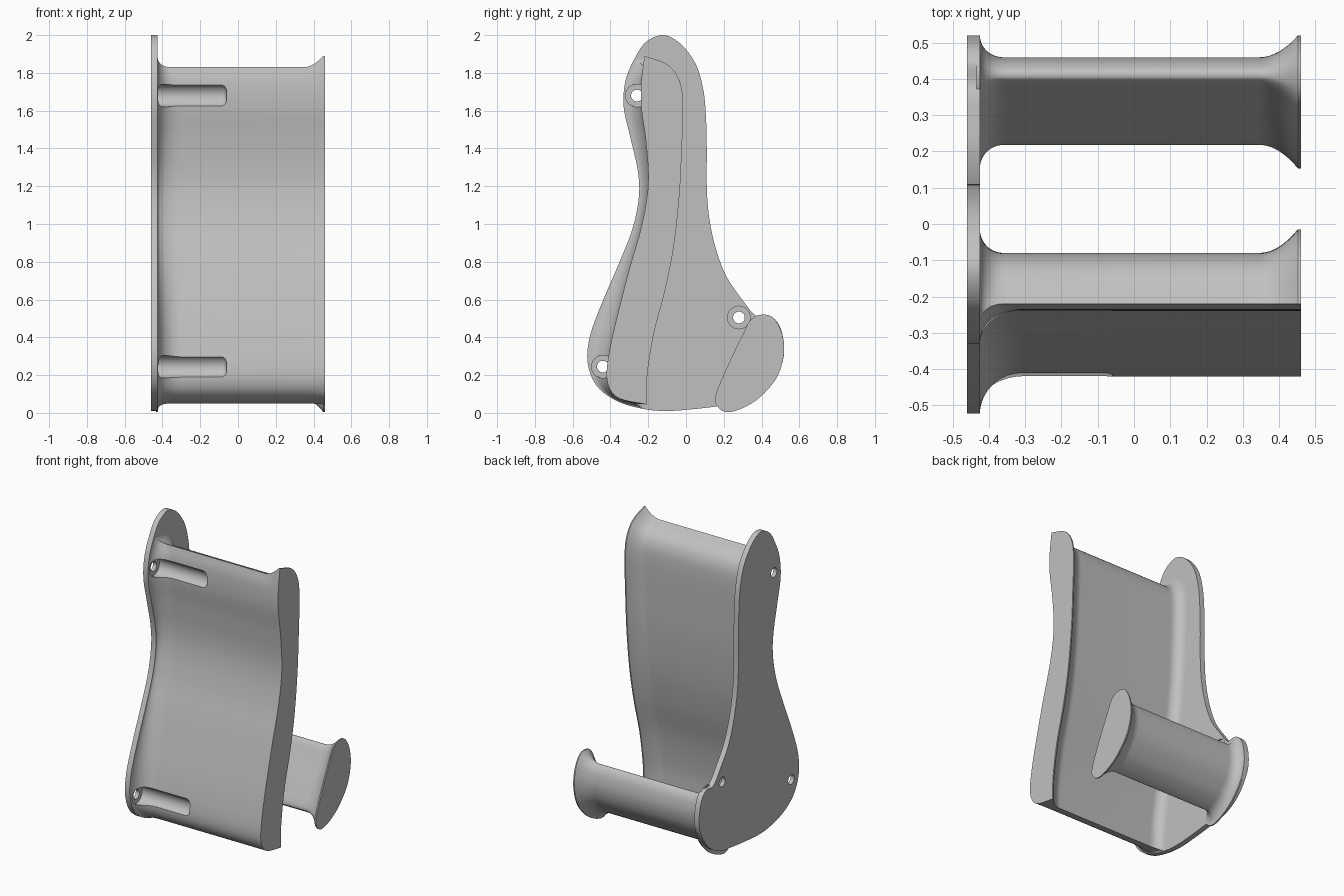
import bpy, bmesh, math
from mathutils import Vector, Matrix

if "Cube" in bpy.data.objects:
    bpy.data.objects.remove(bpy.data.objects["Cube"])

grey = bpy.data.materials.new("plain grey")
grey.use_nodes = True
COLOUR = (0.53, 0.53, 0.53, 1)
grey.diffuse_color = COLOUR
grey.node_tree.nodes["Principled BSDF"].inputs["Base Color"].default_value = COLOUR


def spline(points, closed=False, steps=6):
    """Smooth curve through (y, z) points."""
    p = [Vector(q) for q in points]
    n = len(p)
    out = []
    for i in range(n if closed else n - 1):
        b, c = p[i], p[(i + 1) % n]
        a = p[i - 1] if closed or i else b * 2 - c
        d = p[(i + 2) % n] if closed or i + 2 < n else c * 2 - b
        for k in range(steps):
            t = k / steps
            out.append(b + (c - a) * t / 2 + (a * 2 - b * 5 + c * 4 - d) * t * t / 2
                       + (b * 3 - a - c * 3 + d) * t ** 3 / 2)
    return out if closed else out + [p[-1]]


def new_object(name, bm):
    mesh = bpy.data.meshes.new(name)
    bmesh.ops.recalc_face_normals(bm, faces=bm.faces)
    bm.to_mesh(mesh)
    bm.free()
    mesh.materials.append(grey)
    ob = bpy.data.objects.new(name, mesh)
    bpy.context.collection.objects.link(ob)
    return ob


def loft(name, stations, ring_at):
    """Skin closed (y, z) rings placed along x."""
    bm = bmesh.new()
    rings = [[bm.verts.new((x, q.x, q.y)) for q in ring_at(x)] for x in stations]
    n = len(rings[0])
    for r, s in zip(rings, rings[1:]):
        for i in range(n):
            j = (i + 1) % n
            bm.faces.new((r[i], r[j], s[j], s[i]))
    bm.faces.new(rings[0])
    bm.faces.new(rings[-1])
    return new_object(name, bm)


OUTER, INNER, END = -0.46, -0.425, 0.46


def fillet(x, radius):
    """Quarter-round blend, 1 at the side plate and 0 past the radius."""
    u = 1 - min(max((x - INNER) / radius, 0), 1)
    return 1 - math.sqrt(1 - u * u)


def flare(x):
    """Outward sweep at the free end."""
    return min(max((x - 0.345) / 0.107, 0), 1) ** 2


STATIONS = ([INNER - 0.01] + [INNER + 0.12 * (k / 14) ** 2 for k in range(15)]
            + [0.345 + 0.107 * k / 10 for k in range(11)] + [END])

# Side plate
plate_front = [(-.27, 1.88), (-.32, 1.76), (-.33, 1.62), (-.295, 1.46), (-.255, 1.28),
               (-.25, 1.14), (-.285, .97), (-.36, .78), (-.45, .57), (-.51, .4),
               (-.52, .26), (-.47, .14), (-.36, .06), (-.22, .02)]
plate_rear = [(-.1, .01), (.04, .02), (.17, .035), (.3, .055), (.42, .125), (.5, .24),
              (.52, .34), (.5, .45), (.45, .51), (.37, .515), (.29, .61), (.21, .73),
              (.155, .88), (.122, 1.04), (.11, 1.2), (.11, 1.4), (.105, 1.58),
              (.09, 1.72), (.05, 1.85), (-.03, 1.955), (-.12, 2), (-.21, 1.965)]
outline = spline(plate_front + plate_rear, closed=True)
plate = loft("side_plate", (OUTER, INNER), lambda x: outline)

# Curved front panel
core_front = [(-.22, 1.83), (-.237, 1.75), (-.237, 1.62), (-.215, 1.46), (-.2, 1.28),
              (-.207, 1.14), (-.24, .97), (-.295, .78), (-.35, .57), (-.395, .38),
              (-.42, .22), (-.405, .13), (-.35, .075), (-.275, .05)]
end_back = [(-.21, .045), (-.205, .2), (-.17, .42), (-.11, .65), (-.065, .88),
            (-.035, 1.15), (-.022, 1.4), (-.015, 1.63), (-.035, 1.76),
            (-.1, 1.845), (-.22, 1.89)]
core_back = ([core_front[-1]] + [(y - .065, z) for y, z in end_back[1:8]]
             + [(-.095, 1.73), (-.14, 1.79), core_front[0]])
end_front = [end_back[-1]] + core_front[1:-1] + [end_back[0]]
root_back = [plate_front[-1]] + end_back[1:-1] + [plate_front[0]]


def panel_section(front, back):
    return spline(front)[:-1] + spline(back)[:-1]


core = panel_section(core_front, core_back)
tip = panel_section(end_front, end_back)
root = panel_section(plate_front, root_back)
front_count = len(spline(core_front)) - 1


def panel_ring(x):
    ring = []
    for i, (c, e, r) in enumerate(zip(core, tip, root)):
        bulge = math.sin(math.pi * i / front_count) if i < front_count else 0
        radius = 0.065 + 0.055 * min(1, 3 * bulge)
        ring.append(c + (r - c) * fillet(x, radius) + (e - c) * flare(x))
    return ring


panel = loft("front_panel", STATIONS, panel_ring)

# Rear foot bar
bar_tip = spline([(.155, .085), (.175, .025), (.225, .004), (.31, .03), (.4, .09), (.485, .195),
                  (.519, .32), (.505, .43), (.46, .505), (.4, .52), (.345, .495),
                  (.3, .415), (.21, .225)], closed=True)
bar_core = spline([(.22, .11), (.23, .082), (.255, .072), (.31, .095), (.37, .14), (.435, .23),
                   (.459, .32), (.452, .4), (.432, .445), (.41, .457), (.39, .44),
                   (.35, .365), (.268, .21)], closed=True)
bar = loft("rear_bar", STATIONS, lambda x: [
    c + (e - c) * max(fillet(x, 0.065), flare(x)) for c, e in zip(bar_core, bar_tip)])


# Screw holes and driver channels
def cut(target, y, z, radius, x0, x1, rounding=0):
    bm = bmesh.new()
    place = Matrix.Translation(((x0 + x1) / 2, y, z)) @ Matrix.Rotation(math.pi / 2, 4, "Y")
    bmesh.ops.create_cone(bm, cap_ends=True, segments=32, radius1=radius, radius2=radius,
                          depth=x1 - x0, matrix=place)
    if rounding:
        rim = [e for e in bm.edges if all(v.co.x > x1 - 0.001 for v in e.verts)]
        bmesh.ops.bevel(bm, geom=rim, offset=rounding, segments=5, profile=0.5,
                        affect="EDGES")
    cutter = new_object("hole_cutter", bm)
    cutter.hide_render = True
    mod = target.modifiers.new("hole", "BOOLEAN")
    mod.operation, mod.solver, mod.object = "DIFFERENCE", "EXACT", cutter
    bpy.context.view_layer.objects.active = target
    bpy.ops.object.modifier_apply(modifier=mod.name)
    bpy.data.objects.remove(cutter)


for y, z, part, reach in ((-.26, 1.68, panel, -.06), (-.44, .245, panel, -.06),
                          (.28, .505, bar, -.3)):
    cut(plate, y, z, 0.031, -0.5, -0.4)
    cut(plate, y, z, 0.06, -0.434, -0.4)
    cut(part, y, z, 0.06, -0.45, reach, rounding=0.03)

# Smooth shading with crisp rims
for ob in (plate, panel, bar):
    bpy.ops.object.select_all(action="DESELECT")
    ob.select_set(True)
    bpy.context.view_layer.objects.active = ob
    bpy.ops.object.shade_smooth_by_angle(angle=math.radians(35))
